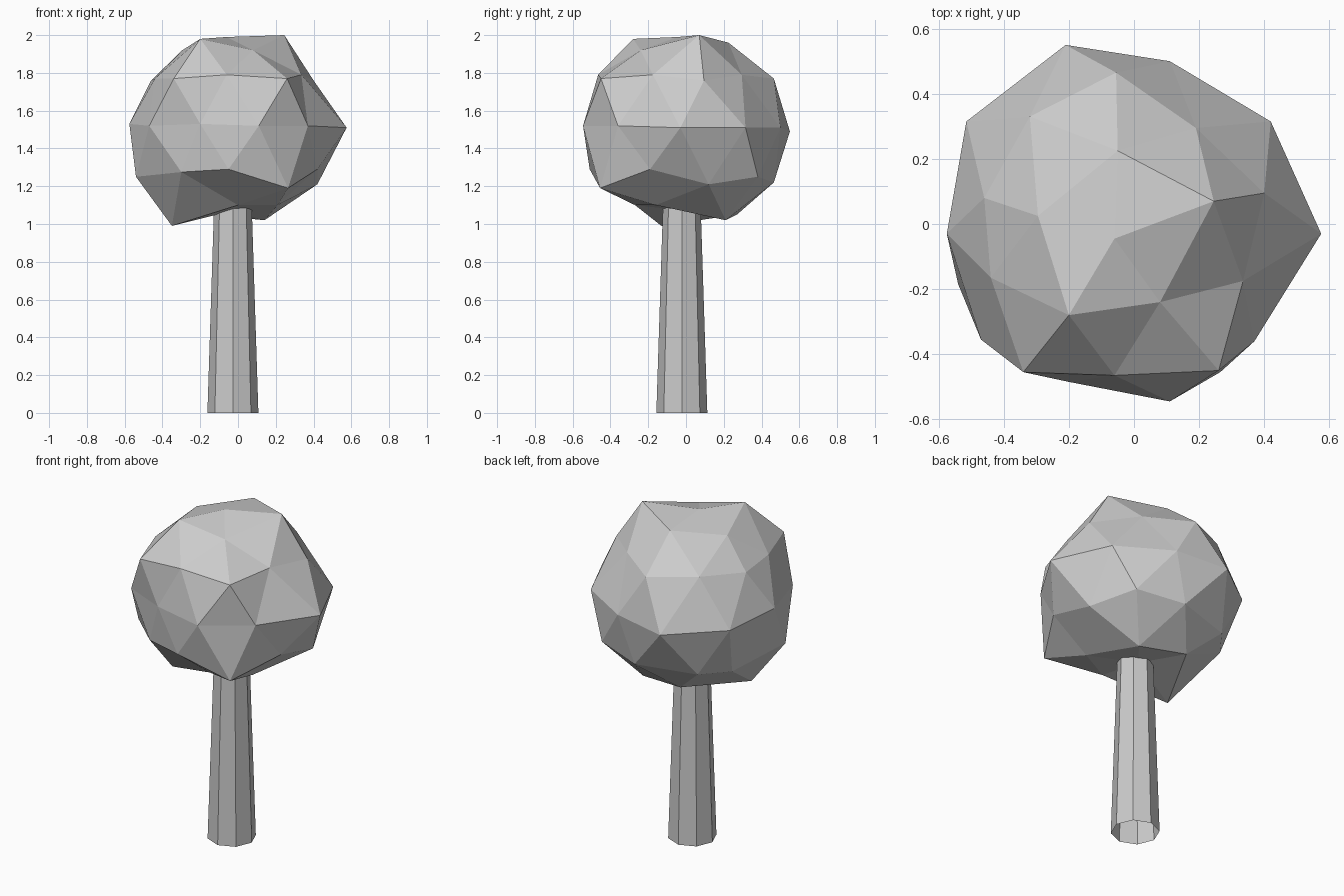
import bpy
import math

# Trunk: open tapered eight-sided tube
bpy.ops.mesh.primitive_cone_add(vertices=8, radius1=0.135, radius2=0.099, depth=1.12,
                                end_fill_type='NOTHING', location=(-0.027, -0.022, 0.56),
                                rotation=(0, 0, 0))
trunk = bpy.context.object
trunk.name = "trunk"

# Crown: icosphere whose horizontal rings are pulled into irregular outlines
bpy.ops.mesh.primitive_ico_sphere_add(subdivisions=2, radius=1)
crown = bpy.context.object
crown.name = "crown"

# Each ring runs anticlockwise, starting from the +x side
top = [(-.06, -.045, 1.99)]
upper_cap = [(.245, .07, 2.0), (-.05, .225, 1.96), (-.295, .025, 1.92),
             (-.2, -.28, 1.98), (.08, -.24, 1.92)]
upper_ring = [(.4, .095, 1.76), (.19, .295, 1.79), (-.055, .465, 1.77), (-.32, .33, 1.79),
              (-.46, .08, 1.76), (-.44, -.165, 1.77), (-.34, -.455, 1.77),
              (-.06, -.465, 1.79), (.26, -.45, 1.77), (.335, -.175, 1.79)]
equator = [(.575, -.03, 1.51), (.42, .315, 1.51), (.11, .5, 1.51), (-.21, .55, 1.49),
           (-.515, .315, 1.51), (-.575, -.03, 1.53), (-.47, -.355, 1.52),
           (-.2, -.485, 1.53), (.11, -.545, 1.52), (.37, -.36, 1.52)]
lower_ring = [(.42, .12, 1.21), (.3, .38, 1.25), (.02, .465, 1.22), (-.33, .36, 1.21),
              (-.45, .2, 1.2), (-.54, -.185, 1.25), (-.3, -.42, 1.275),
              (-.05, -.51, 1.29), (.265, -.455, 1.19), (.42, -.19, 1.29)]
lower_cap = [(.14, .21, 1.02), (-.15, .27, 1.05), (-.35, -.13, .99),
             (0, -.27, 1.1), (.21, -.16, 1.1)]
bottom = [(-.03, 0, 1.07)]


def turn(v):
    """Angle around z after turning the sphere 18 degrees."""
    return (math.atan2(v.co.y, v.co.x) + math.radians(18) + 0.1) % math.tau


by_height = sorted(crown.data.vertices, key=lambda v: -v.co.z)
for ring in (top, upper_cap, upper_ring, equator, lower_ring, lower_cap, bottom):
    group = sorted(by_height[:len(ring)], key=turn)
    by_height = by_height[len(ring):]
    for v, point in zip(group, ring):
        v.co = point
crown.data.update()
